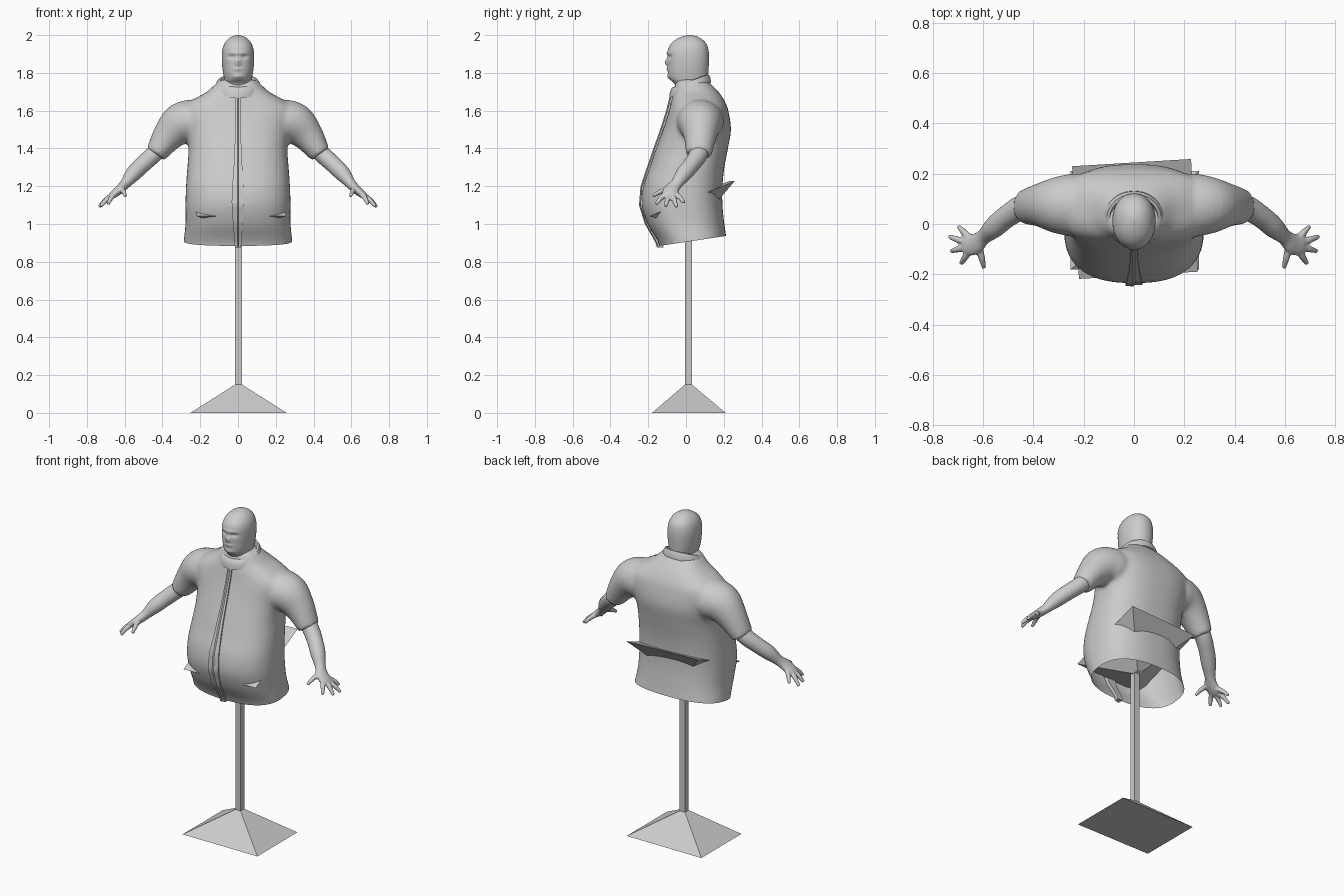
import bpy, bmesh, math
from mathutils import Vector, Matrix

if "Cube" in bpy.data.objects:
    bpy.data.objects.remove(bpy.data.objects["Cube"])


def spline(rows, k):
    """Catmull-Rom resampling of rows of numbers, k steps per span."""
    out = []
    for i in range(len(rows) - 1):
        quad = (rows[max(i - 1, 0)], rows[i], rows[i + 1], rows[min(i + 2, len(rows) - 1)])
        for j in range(k):
            t = j / k
            out.append([0.5 * (2 * b + (c - a) * t + (2 * a - 5 * b + 4 * c - d) * t * t
                               + (3 * b - a - 3 * c + d) * t ** 3) for a, b, c, d in zip(*quad)])
    return out + [list(rows[-1])]


def skin(bm, rings, close=False):
    """Bridge rings of points; either cap the ends or join last to first."""
    vs = [[bm.verts.new(p) for p in r] for r in rings]
    n = len(vs[0])
    pairs = list(zip(vs, vs[1:])) + ([(vs[-1], vs[0])] if close else [])
    for a, b in pairs:
        for i in range(n):
            bm.faces.new((a[i], a[(i + 1) % n], b[(i + 1) % n], b[i]))
    if not close:
        bm.faces.new(vs[0])
        bm.faces.new(vs[-1])


def finish(name, bm, angle=None):
    bmesh.ops.recalc_face_normals(bm, faces=bm.faces)
    me = bpy.data.meshes.new(name)
    bm.to_mesh(me)
    bm.free()
    ob = bpy.data.objects.new(name, me)
    bpy.context.collection.objects.link(ob)
    if angle:
        bpy.ops.object.select_all(action='DESELECT')
        ob.select_set(True)
        bpy.context.view_layer.objects.active = ob
        bpy.ops.object.shade_smooth_by_angle(angle=math.radians(angle))
    return ob


def fuse(ob, voxel, smooth):
    """Melt overlapping volumes into one smooth skin."""
    m = ob.modifiers.new("fuse", 'REMESH')
    m.mode, m.voxel_size = 'VOXEL', voxel
    s = ob.modifiers.new("soften", 'SMOOTH')
    s.factor, s.iterations = 0.5, smooth
    me = bpy.data.meshes.new_from_object(ob.evaluated_get(bpy.context.evaluated_depsgraph_get()))
    ob.modifiers.clear()
    ob.data = me
    me.shade_smooth()


def spow(v, e):
    return math.copysign(abs(v) ** e, v)


def slices(rows, n, power):
    """Horizontal superellipse rings from rows of (z, half width, front y, back y)."""
    rings = []
    for z, w, f, b in rows:
        ring = []
        for i in range(n):
            a = 2 * math.pi * i / n
            ring.append(Vector((w * spow(math.cos(a), 2 / power),
                                (f + b) / 2 + (b - f) / 2 * spow(math.sin(a), 2 / power), z)))
        rings.append(ring)
    return rings


def tube(path, side, n=20):
    """Rings along rows of (x, y, z, radius across, radius up); side mirrors in x."""
    pts = [Vector(p[:3]) for p in path]
    rings = []
    for i, p in enumerate(path):
        t = (pts[min(i + 1, len(pts) - 1)] - pts[max(i - 1, 0)]).normalized()
        u = Vector((0, 1, 0))
        u = (u - t * u.dot(t)).normalized()
        v = u.cross(t)
        ring = [pts[i] + u * p[3] * math.cos(2 * math.pi * j / n) + v * p[4] * math.sin(2 * math.pi * j / n)
                for j in range(n)]
        rings.append([Vector((side * q.x, q.y, q.z)) for q in ring])
    return rings


def rect(cx, cy, hx, hy, z):
    return [Vector((cx + a * hx, cy + b * hy, z)) for a, b in ((-1, -1), (1, -1), (1, 1), (-1, 1))]


# Stand: pyramid foot, square pole, tilted inverted pyramid poking through the shirt
bm = bmesh.new()
skin(bm, [rect(0.003, 0.015, 0.255, 0.195, 0), rect(0.003, 0.013, 0.018, 0.018, 0.15)])
finish("stand_foot", bm)
bm = bmesh.new()
skin(bm, [rect(0.003, 0.013, 0.018, 0.018, 0.15), rect(0.003, 0.013, 0.018, 0.018, 1.06)])
finish("stand_pole", bm)
bm = bmesh.new()
skin(bm, [rect(0, -0.045, 0.018, 0.018, -0.15), rect(0, 0, 0.237, 0.243, 0)])
bm.transform(Matrix.Translation((0.004, 0.02, 1.135)) @ Matrix.Rotation(math.radians(3.5), 4, 'Z')
             @ Matrix.Rotation(math.radians(22.5), 4, 'X'))
finish("support_plate", bm)

# Shirt: torso and sleeves fused, then cut open along the slanted hem
torso = [(0.80, 0.288, -0.12, 0.225), (0.90, 0.288, -0.145, 0.217), (1.00, 0.278, -0.203, 0.203),
         (1.10, 0.278, -0.234, 0.193), (1.20, 0.275, -0.226, 0.193), (1.30, 0.268, -0.192, 0.203),
         (1.40, 0.262, -0.158, 0.222), (1.50, 0.275, -0.122, 0.238), (1.60, 0.30, -0.09, 0.224),
         (1.65, 0.25, -0.078, 0.205), (1.70, 0.165, -0.066, 0.172), (1.75, 0.11, -0.055, 0.122),
         (1.765, 0.09, -0.04, 0.10)]
bm = bmesh.new()
skin(bm, slices(spline(torso, 5), 72, 2.5))
sleeve = [(0.12, 0.075, 1.56, 0.10, 0.10), (0.22, 0.075, 1.545, 0.125, 0.115), (0.30, 0.075, 1.53, 0.115, 0.112),
          (0.37, 0.075, 1.465, 0.088, 0.085), (0.437, 0.068, 1.368, 0.068, 0.056)]
for s in (1, -1):
    skin(bm, tube(spline(sleeve, 5), s, 32))
shirt = finish("shirt", bm)
fuse(shirt, 0.011, 8)
bm = bmesh.new()
bm.from_mesh(shirt.data)
bmesh.ops.bisect_plane(bm, geom=bm.verts[:] + bm.edges[:] + bm.faces[:], plane_co=(0, 0, 0.905),
                       plane_no=(0, -0.15, 1), clear_inner=True)
bm.to_mesh(shirt.data)
bm.free()
shirt.data.shade_smooth()

# Front placket: raised strip following the belly, widest at its fullest point
bm = bmesh.new()
widths = [(0.875, 0.016), (1.0, 0.026), (1.1, 0.033), (1.2, 0.03), (1.35, 0.02), (1.55, 0.014), (1.70, 0.012)]
strip = []
for z, w in spline(widths, 5):
    i = max(k for k in range(len(torso) - 1) if torso[k][0] <= z)
    f = (z - torso[i][0]) / (torso[i + 1][0] - torso[i][0])
    y = torso[i][2] * (1 - f) + torso[i + 1][2] * f
    strip.append([Vector((-w, y + 0.02, z)), Vector((-w, y - 0.012, z)), Vector((-0.003, y - 0.015, z)),
                  Vector((0.003, y - 0.009, z)), Vector((w, y - 0.008, z)), Vector((w, y + 0.02, z))])
skin(bm, strip)
finish("placket", bm, 35)

# Collar: tilted band with a rolled upper edge
bm = bmesh.new()
rings = []
for r, h in ((0.122, -0.038), (0.12, -0.012), (0.108, 0.010), (0.097, 0.012), (0.09, 0.0), (0.09, -0.038)):
    ring = []
    for i in range(48):
        a = 2 * math.pi * i / 48
        x, y = r * math.cos(a), 0.022 + r * 0.9 * math.sin(a)
        ring.append(Vector((x, y, 1.738 + 0.37 * y + h)))
    rings.append(ring)
skin(bm, rings, close=True)
finish("collar", bm, 50)

# Head and neck, with the face pushed in and out of the loft
head = [(1.66, 0.07, -0.045, 0.09), (1.735, 0.073, -0.058, 0.106), (1.765, 0.073, -0.084, 0.112),
        (1.79, 0.077, -0.094, 0.117), (1.83, 0.083, -0.096, 0.12), (1.88, 0.086, -0.098, 0.122),
        (1.92, 0.083, -0.096, 0.119), (1.95, 0.074, -0.083, 0.11), (1.975, 0.057, -0.056, 0.089),
        (1.992, 0.034, -0.022, 0.06), (2.0, 0.008, 0.01, 0.03)]
# (x, z, amount, spread x, spread z): nose, brow, sockets, lips, chin
bumps = [(0, 1.855, 0.015, 0.012, 0.018), (0, 1.905, 0.005, 0.05, 0.009), (0.034, 1.885, -0.011, 0.018, 0.01),
         (-0.034, 1.885, -0.011, 0.018, 0.01), (0, 1.82, 0.007, 0.024, 0.008), (0, 1.78, 0.007, 0.025, 0.012)]
rings = slices(spline(head, 7), 72, 2.15)
for p in (q for r in rings for q in r if q.y < -0.02):
    p.y -= sum(d * math.exp(-((p.x - x) / sx) ** 2 - ((p.z - z) / sz) ** 2) for x, z, d, sx, sz in bumps)
bm = bmesh.new()
skin(bm, rings)
finish("head", bm, 60)

# Arms with spread fingers
arm = [(0.36, 0.075, 1.46, 0.05, 0.05), (0.44, 0.068, 1.375, 0.05, 0.047), (0.505, 0.03, 1.315, 0.045, 0.045),
       (0.555, -0.012, 1.265, 0.043, 0.042), (0.597, -0.05, 1.213, 0.032, 0.028),
       (0.63, -0.078, 1.18, 0.042, 0.024), (0.665, -0.085, 1.152, 0.042, 0.019), (0.68, -0.086, 1.143, 0.03, 0.012)]
tips = [(0.618, -0.085, 1.185, 0.596, -0.175, 1.148), (0.655, -0.105, 1.158, 0.688, -0.158, 1.105),
        (0.665, -0.09, 1.152, 0.727, -0.108, 1.092), (0.665, -0.075, 1.152, 0.735, -0.05, 1.09),
        (0.65, -0.06, 1.16, 0.698, -0.01, 1.112)]
for s, label in ((1, "left"), (-1, "right")):
    bm = bmesh.new()
    skin(bm, tube(spline(arm, 5), s))
    for t in tips:
        a, b = Vector(t[:3]), Vector(t[3:])
        mid = a.lerp(b, 0.55) + Vector((0, 0, 0.007))
        skin(bm, tube(spline([(*a, 0.016, 0.016), (*mid, 0.0135, 0.0135), (*b, 0.009, 0.009)], 4), s, 12))
    fuse(finish(label + "_arm", bm), 0.0055, 4)
